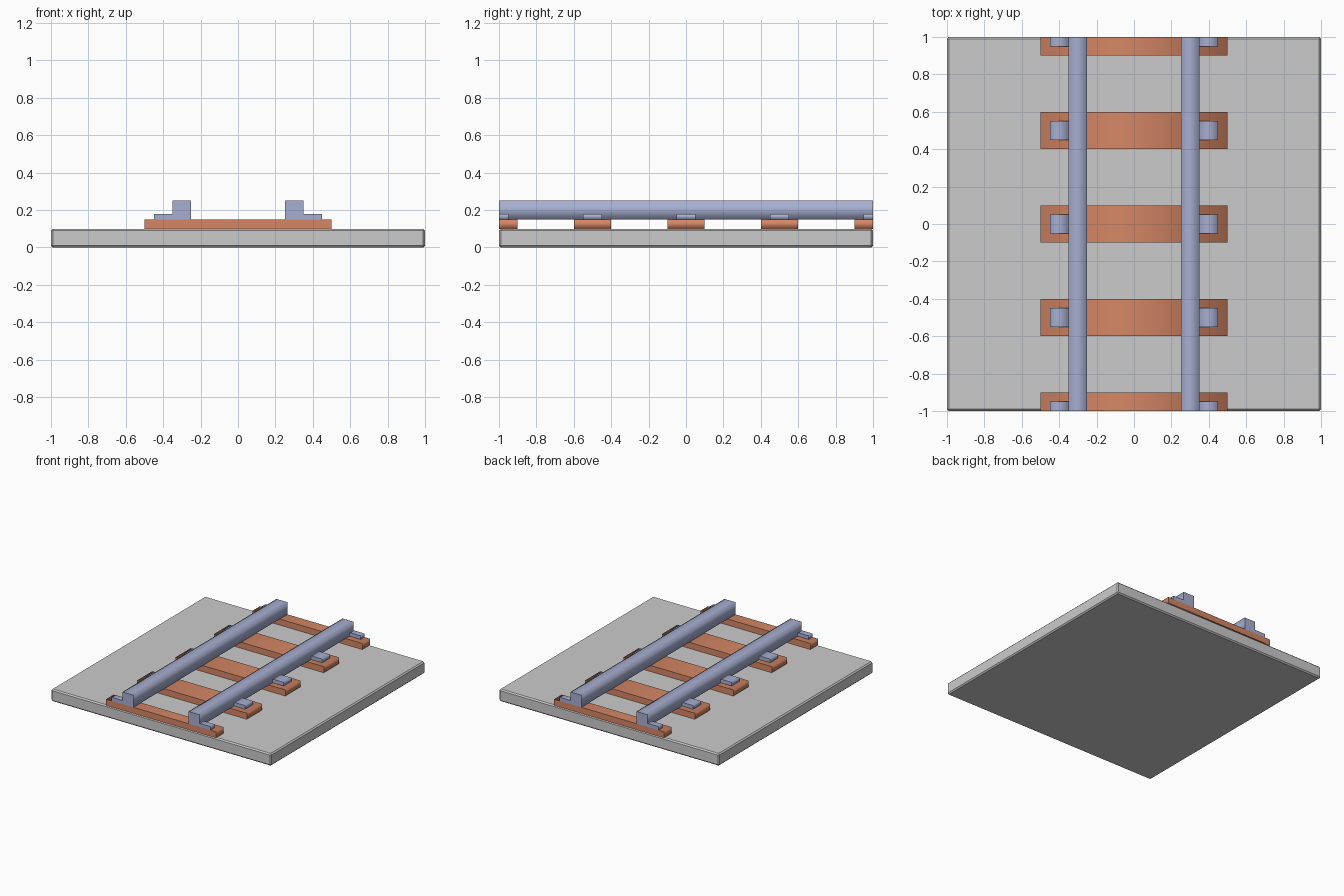
import bpy, bmesh

if "Cube" in bpy.data.objects:
    bpy.data.objects.remove(bpy.data.objects["Cube"])


def material(name, rgb):
    m = bpy.data.materials.new(name)
    m.diffuse_color = (*rgb, 1.0)
    m.use_nodes = True
    m.node_tree.nodes["Principled BSDF"].inputs["Base Color"].default_value = m.diffuse_color
    return m


GREY = material("stone_grey", (0.60, 0.60, 0.60))
BROWN = material("timber_brown", (0.66, 0.24, 0.13))
STEEL = material("steel_blue", (0.39, 0.43, 0.64))


def box(name, x, y, z, mat, soft=True):
    """Box from (min, max) ranges; soft boxes are smooth around the y axis with crisp end caps."""
    bm = bmesh.new()
    bmesh.ops.create_cube(bm, size=1.0)
    for v in bm.verts:
        v.co = [r[0] if c < 0 else r[1] for c, r in zip(v.co, (x, y, z))]
    bm.normal_update()
    if soft:
        for f in bm.faces:
            f.smooth = True
            if abs(f.normal.y) > 0.5:
                for e in f.edges:
                    e.smooth = False
    mesh = bpy.data.meshes.new(name)
    bm.to_mesh(mesh)
    bm.free()
    mesh.materials.append(mat)
    obj = bpy.data.objects.new(name, mesh)
    bpy.context.collection.objects.link(obj)
    return obj


# Ground slab with a thin chamfer
slab = box("base_slab", (-1, 1), (-1, 1), (0, 0.1), GREY, soft=False)
bevel = slab.modifiers.new("chamfer", "BEVEL")
bevel.width = 0.01
bevel.segments = 1


def span(centre, half):
    """Range about a centre, cut off at the slab edges."""
    return max(-1, centre - half), min(1, centre + half)


# Sleepers, the end ones cut in half, each with an outer rail clip per side
for i in range(5):
    yc = -1 + 0.5 * i
    box(f"sleeper_{i + 1}", (-0.5, 0.5), span(yc, 0.1), (0.1, 0.15), BROWN)
    box(f"left_clip_{i + 1}", (-0.45, -0.35), span(yc, 0.05), (0.15, 0.18), STEEL)
    box(f"right_clip_{i + 1}", (0.35, 0.45), span(yc, 0.05), (0.15, 0.18), STEEL)

# Rails
box("left_rail", (-0.35, -0.25), (-1, 1), (0.15, 0.25), STEEL)
box("right_rail", (0.25, 0.35), (-1, 1), (0.15, 0.25), STEEL)
